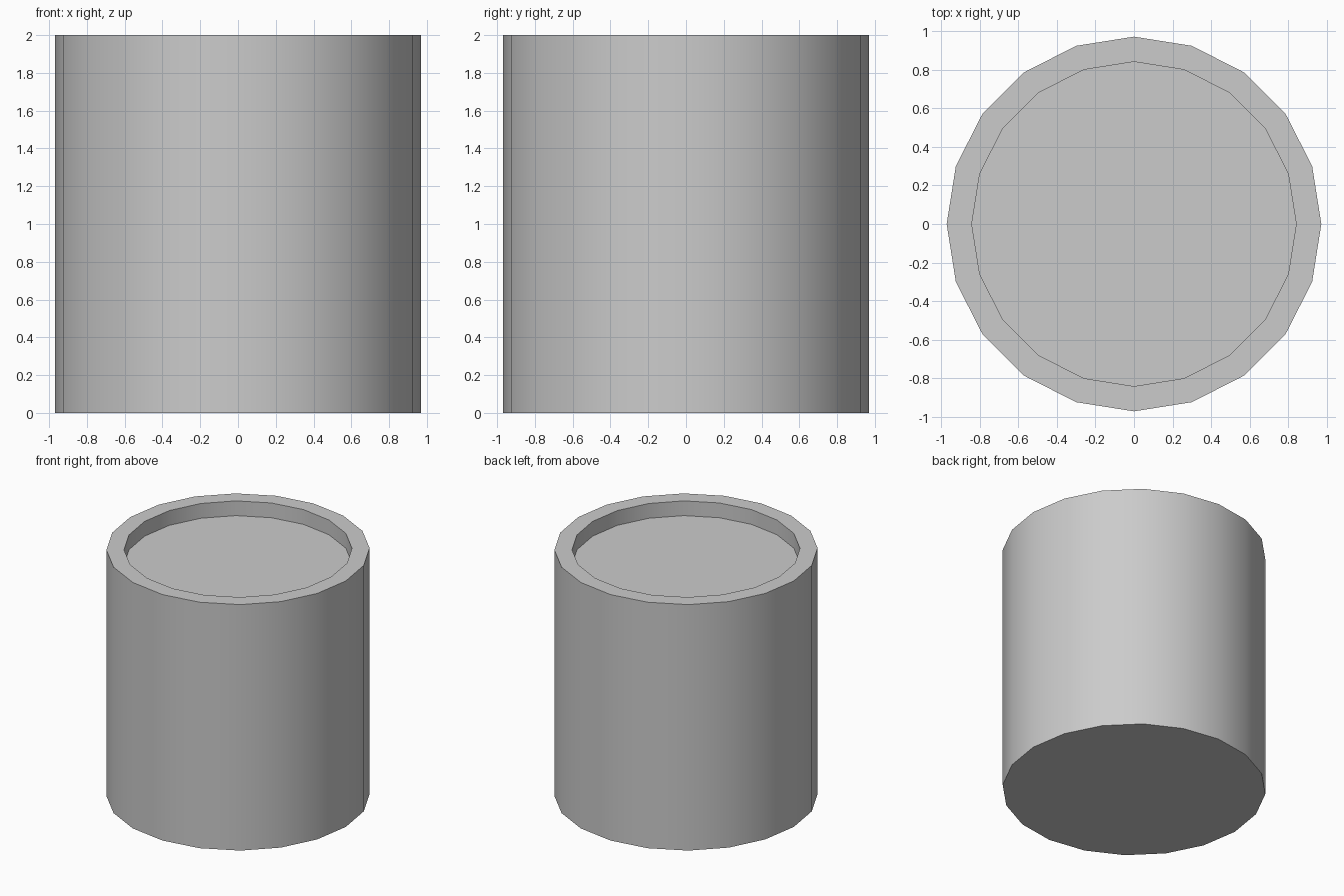
import bpy, bmesh
from math import radians

if "Cube" in bpy.data.objects:
    bpy.data.objects.remove(bpy.data.objects["Cube"])

SIDES, RADIUS, INNER, HEIGHT, DEPTH = 20, 0.97, 0.84, 2.0, 0.12

# Solid drum with a 20-sided outline
bpy.ops.mesh.primitive_cylinder_add(vertices=SIDES, radius=RADIUS, depth=HEIGHT,
                                    location=(0, 0, HEIGHT / 2))
drum = bpy.context.object
drum.name = "recessed_drum"

bm = bmesh.new()
bm.from_mesh(drum.data)
bm.normal_update()
top = max(bm.faces, key=lambda f: f.normal.z)


def extrude_top(face):
    """Extrude one cap and return the new cap face."""
    return bmesh.ops.extrude_discrete_faces(bm, faces=[face])["faces"][0]


# Flat rim around the top
top = extrude_top(top)
for v in top.verts:
    v.co.x *= INNER / RADIUS
    v.co.y *= INNER / RADIUS

# Shallow recess inside the rim
top = extrude_top(top)
for v in top.verts:
    v.co.z -= DEPTH

bmesh.ops.recalc_face_normals(bm, faces=bm.faces)
bm.to_mesh(drum.data)
bm.free()

bpy.ops.object.shade_smooth_by_angle(angle=radians(30))
